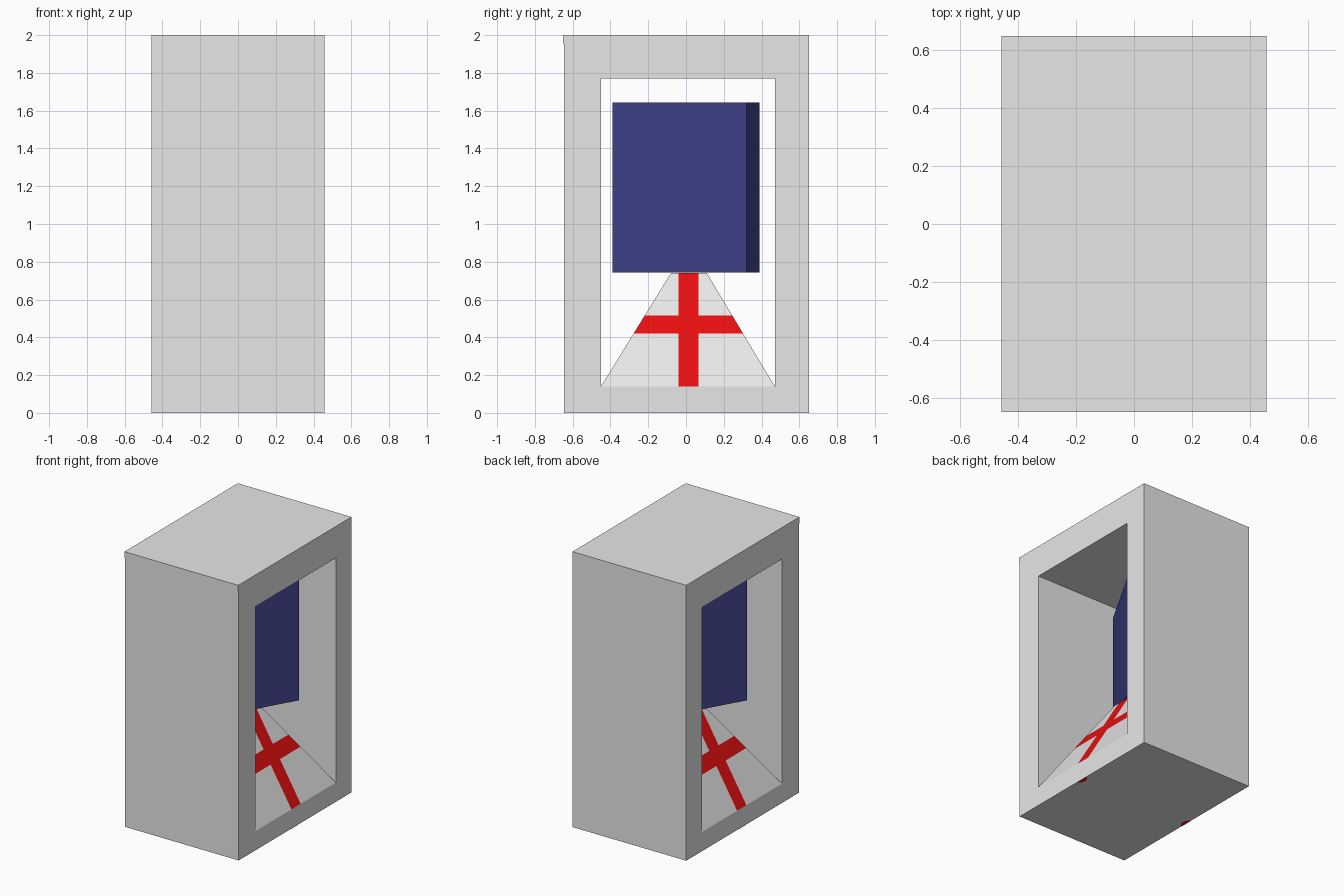
import bpy, bmesh, math
from mathutils import Matrix

if "Cube" in bpy.data.objects:
    bpy.data.objects.remove(bpy.data.objects["Cube"])


def material(name, rgb):
    m = bpy.data.materials.new(name)
    m.diffuse_color = (*rgb, 1)
    m.use_nodes = True
    m.node_tree.nodes["Principled BSDF"].inputs["Base Color"].default_value = m.diffuse_color
    return m


GREY = material("light grey", (0.8, 0.8, 0.8))
RED = material("red", (0.8, 0.005, 0.005))
BLUE = material("dark blue", (0.05, 0.057, 0.255))


def finish(bm, name, *mats, recalc=True):
    if recalc:
        bmesh.ops.recalc_face_normals(bm, faces=bm.faces)
    me = bpy.data.meshes.new(name)
    bm.to_mesh(me)
    bm.free()
    for m in mats:
        me.materials.append(m)
    ob = bpy.data.objects.new(name, me)
    bpy.context.collection.objects.link(ob)
    return ob


def box(name, size, loc, mat, turn=0):
    bm = bmesh.new()
    bmesh.ops.create_cube(bm, size=1, matrix=Matrix.Translation(loc)
                          @ Matrix.Rotation(turn, 4, 'Z') @ Matrix.Diagonal((*size, 1)))
    return finish(bm, name, mat)


HX, Y0, Y1, Z0, Z1 = 0.457, -0.45, 0.47, 0.14, 1.77

# Cabinet: rectangular ring with a tunnel running through along x
bm = bmesh.new()
outer = [(-0.645, 0), (0.65, 0), (0.65, 2), (-0.645, 2)]
inner = [(Y0, Z0), (Y1, Z0), (Y1, Z1), (Y0, Z1)]
rings = [[[bm.verts.new((x, y, z)) for y, z in loop] for loop in (outer, inner)]
         for x in (-HX, HX)]
for i in range(4):
    j = (i + 1) % 4
    for o, n in rings:
        bm.faces.new((o[i], o[j], n[j], n[i]))
    for k in (0, 1):
        if k == 1 and i == 0:
            continue  # the pedestal closes the tunnel floor
        a, b = rings[0][k], rings[1][k]
        bm.faces.new((a[i], a[j], b[j], b[i]))
finish(bm, "cabinet", GREY)

# Slight lip along the top of the front
box("front_top_lip", (2 * HX, 0.006, 0.045), (0, -0.647, 1.9775), GREY)

# Pedestal: tapered block, cut so that red bands run around and up each side
bm = bmesh.new()
base = [(-HX, Y0), (HX, Y0), (HX, Y1), (-HX, Y1)]
top = [(-0.1, -0.08), (0.1, -0.08), (0.1, 0.11), (-0.1, 0.11)]
lo = [bm.verts.new((x, y, Z0)) for x, y in base]
hi = [bm.verts.new((x, y, 0.74)) for x, y in top]
bm.faces.new(hi)
for i in range(4):
    j = (i + 1) % 4
    bm.faces.new((lo[i], lo[j], hi[j], hi[i]))
CY, HALF = 0.013, 0.053
for co, no in [((0, 0, 0.42), (0, 0, 1)), ((0, 0, 0.515), (0, 0, 1)),
               ((-HALF, 0, 0), (1, 0, 0)), ((HALF, 0, 0), (1, 0, 0)),
               ((0, CY - HALF, 0), (0, 1, 0)), ((0, CY + HALF, 0), (0, 1, 0))]:
    bmesh.ops.bisect_plane(bm, geom=bm.verts[:] + bm.edges[:] + bm.faces[:],
                           plane_co=co, plane_no=no)
bm.normal_update()
for f in bm.faces:
    c, n = f.calc_center_median(), f.normal
    across = c.y - CY if abs(n.x) > abs(n.y) else c.x
    if abs(n.z) < 0.9 and (0.42 < c.z < 0.515 or abs(across) < HALF):
        f.material_index = 1
finish(bm, "pedestal", GREY, RED, recalc=False)

# Square panel standing turned on the pedestal
box("turned_panel", (0.14, 0.82, 0.90), (0, 0, 1.193), BLUE, math.radians(-30))

# Small red half-round marks under the bottom edges
for s in (-1, 1):
    bm = bmesh.new()
    bm.faces.new([bm.verts.new((s * (HX - 0.03 * math.sin(a)), 0.045 * math.cos(a), -0.001))
                  for a in [math.pi * k / 8 for k in range(9)]])
    bm.normal_update()
    for f in bm.faces[:]:
        if f.normal.z > 0:
            f.normal_flip()
    finish(bm, "bottom_mark", RED, recalc=False)
